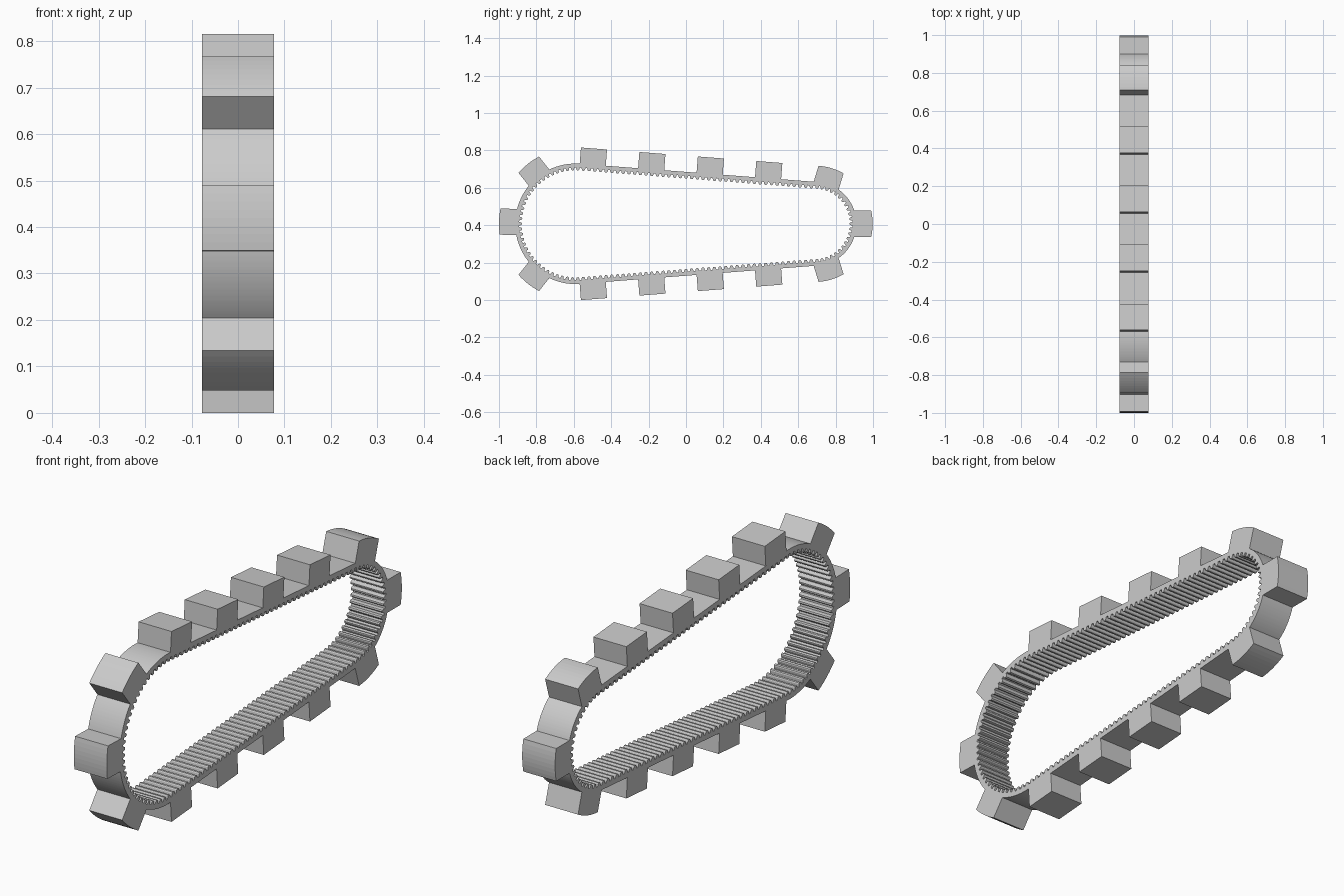
import bpy, bmesh
from math import sin, cos, asin, pi, radians, sqrt

if "Cube" in bpy.data.objects:
    bpy.data.objects.remove(bpy.data.objects["Cube"])

HALF_W = 0.078                    # half width of the belt (x)
ZC = 0.4075                       # height of both pulley centres
YL, RL = -0.591, 0.322            # large end: centre y, outer radius
YR, RR = 0.687, 0.224             # small end: centre y, outer radius
LUG_H, LUG_HALF = 0.087, 0.07     # lug height, half length
TEETH = 140
ROOT, TIP = 0.021, 0.036          # inner depth at tooth root / tip

TILT = asin((RL - RR) / (YR - YL))          # slope of the straight runs
RUN = (YR - YL) * cos(TILT)
ARC_L, ARC_R = (pi + 2 * TILT) * RL, (pi - 2 * TILT) * RR
TOTAL = 2 * RUN + ARC_L + ARC_R
A0 = pi / 2 - TILT                          # angle of the upper run's normal


def path(s):
    """Outer belt line, clockwise from upper left: y, z, normal angle."""
    s %= TOTAL
    if s < RUN:
        return (YL + RL * cos(A0) + s * sin(A0), ZC + RL * sin(A0) - s * cos(A0), A0)
    s -= RUN
    if s < ARC_R:
        a = A0 - s / RR
        return (YR + RR * cos(a), ZC + RR * sin(a), a)
    s -= ARC_R
    if s < RUN:
        return (YR + RR * cos(A0) - s * sin(A0), ZC - RR * sin(A0) - s * cos(A0), -A0)
    a = -A0 - (s - RUN) / RL
    return (YL + RL * cos(a), ZC + RL * sin(a), a)


def finish(name, bm):
    bmesh.ops.recalc_face_normals(bm, faces=bm.faces)
    me = bpy.data.meshes.new(name)
    bm.to_mesh(me)
    bm.free()
    ob = bpy.data.objects.new(name, me)
    bpy.context.collection.objects.link(ob)


# Toothed belt: closed strip with a tooth profile on its inside
bm = bmesh.new()
tooth = [(0, 0), (0.3, 0), (0.4, 0.75), (0.52, 1), (0.78, 1), (0.9, 0.75)]
rings = []
for i in range(TEETH):
    for f, h in tooth:
        y, z, a = path((i + f) * TOTAL / TEETH)
        d = ROOT + h * (TIP - ROOT)
        yi, zi = y - d * cos(a), z - d * sin(a)
        rings.append([bm.verts.new(c) for c in (
            (-HALF_W, y, z), (HALF_W, y, z), (HALF_W, yi, zi), (-HALF_W, yi, zi))])
for p, q in zip(rings, rings[1:] + rings[:1]):
    for k in range(4):
        bm.faces.new((p[k], p[(k + 1) % 4], q[(k + 1) % 4], q[k]))
finish("toothed_belt", bm)


def lug(name, cy, angle, radius, shift=0.0, curved=True):
    """Block with parallel sides; base and tip follow the pulley if curved."""
    n = 8 if curved else 1
    ts = [-LUG_HALF + 2 * LUG_HALF * i / n for i in range(n + 1)]
    prof = []
    for r, order in ((radius - 0.004, ts), (radius + LUG_H, ts[::-1])):
        for t in order:
            h = sqrt(r * r - t * t) if curved else r
            u = t + shift
            prof.append((cy + h * cos(angle) + u * sin(angle),
                         ZC + h * sin(angle) - u * cos(angle)))
    bm = bmesh.new()
    face = bm.faces.new([bm.verts.new((-HALF_W, y, z)) for y, z in prof])
    ext = bmesh.ops.extrude_face_region(bm, geom=[face])
    bmesh.ops.translate(bm, vec=(2 * HALF_W, 0, 0),
                        verts=[v for v in ext["geom"] if isinstance(v, bmesh.types.BMVert)])
    finish(name, bm)


# Lugs on the end curves
lug("front_lug", YL, radians(178.3), RL)
lug("back_lug", YR, 0, RR)
for side, sg in (("upper", 1), ("lower", -1)):
    lug(side + "_front_corner_lug", YL, sg * radians(128.3), RL)
    lug(side + "_back_corner_lug", YR, sg * radians(73), RR)
    # Lugs along the straight runs
    for i in range(4):
        y_mid = -0.492 + 0.3125 * i
        along = (y_mid - YL - (RL + LUG_H) * cos(A0)) / sin(A0)
        lug(f"{side}_run_lug_{i + 1}", YL, sg * A0, RL, sg * along, False)
